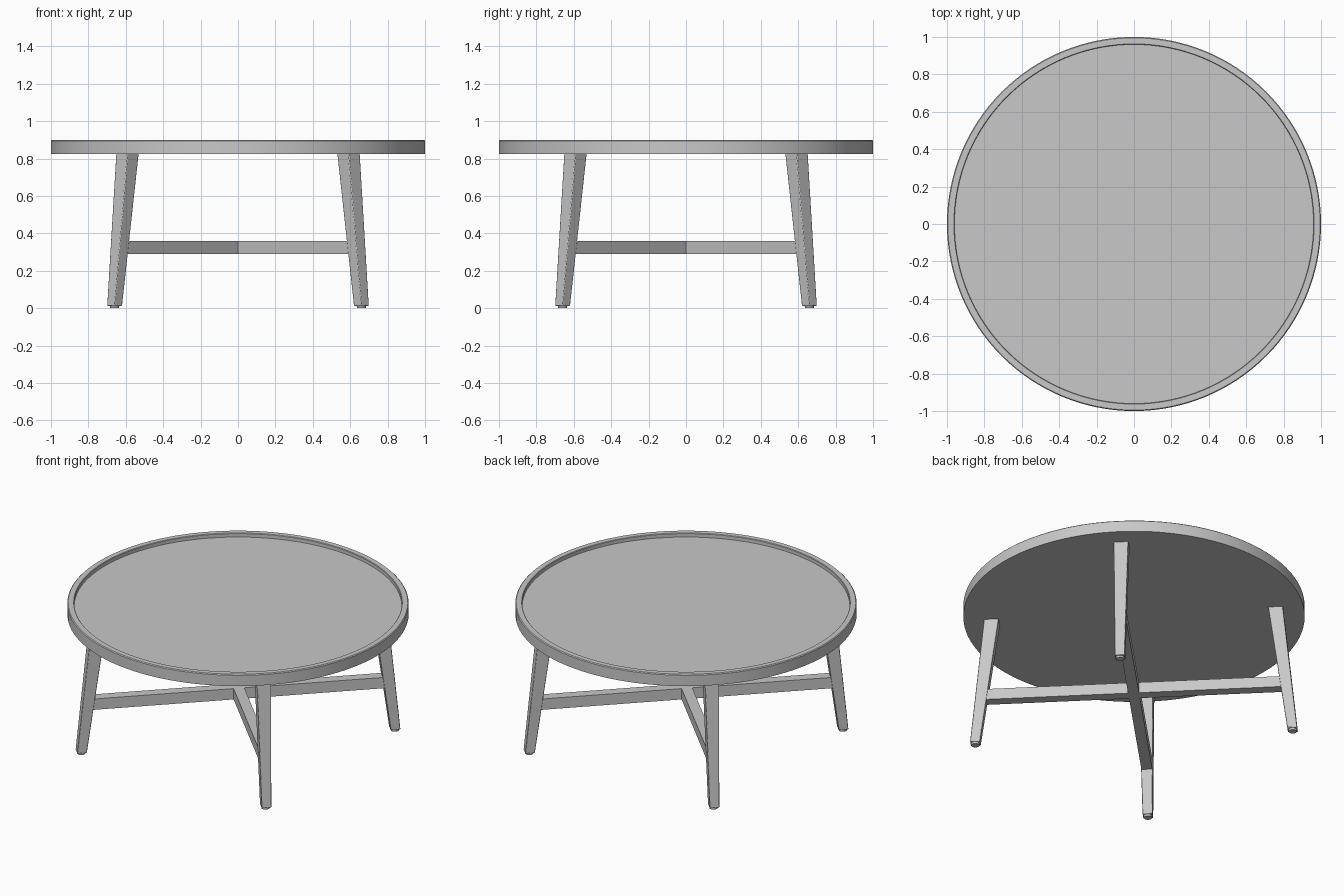
import bpy, bmesh, math
from mathutils import Matrix, Vector

if "Cube" in bpy.data.objects:
    bpy.data.objects.remove(bpy.data.objects["Cube"])

grey = bpy.data.materials.new("light grey")
grey.diffuse_color = (0.58, 0.58, 0.58, 1)
grey.use_nodes = True
grey.node_tree.nodes["Principled BSDF"].inputs["Base Color"].default_value = grey.diffuse_color


def finish(name, bm, bevel=0.0):
    bmesh.ops.recalc_face_normals(bm, faces=bm.faces[:])
    mesh = bpy.data.meshes.new(name)
    bm.to_mesh(mesh)
    bm.free()
    mesh.materials.append(grey)
    ob = bpy.data.objects.new(name, mesh)
    bpy.context.collection.objects.link(ob)
    if bevel:
        mod = ob.modifiers.new("soft edges", "BEVEL")
        mod.width = bevel
        mod.segments = 2
    bpy.ops.object.select_all(action="DESELECT")
    ob.select_set(True)
    bpy.context.view_layer.objects.active = ob
    bpy.ops.object.shade_smooth_by_angle(angle=math.radians(30))
    return ob


def lathe(name, profile, steps):
    """Spin a closed (radius, z) profile around the z axis."""
    bm = bmesh.new()
    verts = [bm.verts.new((r, 0, z)) for r, z in profile]
    edges = [bm.edges.new(p) for p in zip(verts, verts[1:])]
    bmesh.ops.spin(bm, geom=verts + edges, axis=(0, 0, 1), cent=(0, 0, 0),
                   angle=2 * math.pi, steps=steps)
    bmesh.ops.remove_doubles(bm, verts=bm.verts[:], dist=1e-4)
    return finish(name, bm)


# Round tray top with a raised rim
lathe("table_top", [(0, 0.825), (1, 0.825), (1, 0.895), (0.995, 0.9), (0.963, 0.9),
                    (0.96, 0.897), (0.96, 0.875), (0, 0.875)], 128)

# Four tapered, splayed legs on the diagonals, each with a round foot pad
FOOT_R, HEAD_R = 0.933, 0.834
for i in range(4):
    turn = Matrix.Rotation(math.radians(45 + 90 * i), 4, "Z")
    bm = bmesh.new()
    bmesh.ops.create_cube(bm, size=1)
    for v in bm.verts:
        r, size, z = (HEAD_R, 0.087, 0.84) if v.co.z > 0 else (FOOT_R, 0.058, 0.012)
        v.co = turn @ Vector((r + v.co.x * size, v.co.y * size, z))
    finish(f"leg_{i + 1}", bm, 0.004)

    bm = bmesh.new()
    bmesh.ops.create_cone(bm, cap_ends=True, segments=24, radius1=0.024, radius2=0.026, depth=0.02,
                          matrix=turn @ Matrix.Translation((FOOT_R, 0, 0.01)))
    finish(f"foot_pad_{i + 1}", bm)

# Crossed stretchers joining opposite legs
for i in range(2):
    bm = bmesh.new()
    bmesh.ops.create_cube(bm, size=1, matrix=Matrix.Translation((0, 0, 0.325))
                          @ Matrix.Rotation(math.radians(45 + 90 * i), 4, "Z")
                          @ Matrix.Diagonal((1.76, 0.064, 0.07, 1)))
    finish(f"stretcher_{i + 1}", bm)
